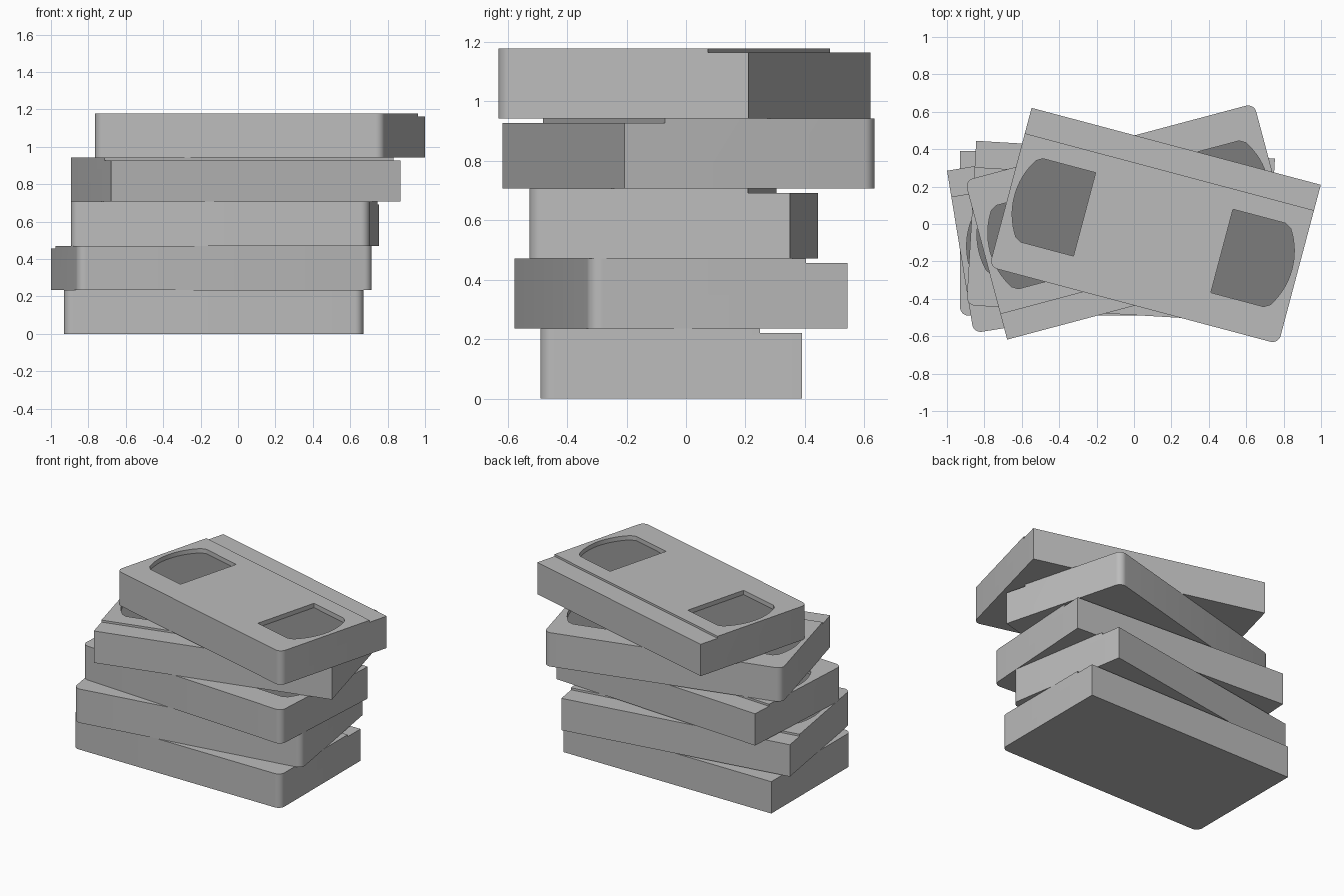
import bpy, bmesh
from math import radians, sin, cos
from mathutils import Vector

if "Cube" in bpy.data.objects:
    bpy.data.objects.remove(bpy.data.objects["Cube"])

W, D, H = 0.8, 0.44, 0.2355      # half width, half depth, full height
R = 0.045                        # front corner radius
STRIP, STEP, RECESS = 0.141, 0.014, 0.03


def material(name, value):
    m = bpy.data.materials.new(name)
    m.use_nodes = True
    colour = (value, value, value, 1)
    m.diffuse_color = colour
    m.node_tree.nodes["Principled BSDF"].inputs["Base Color"].default_value = colour
    return m


def arc(cx, cy, r, start, end, n):
    steps = [radians(start + (end - start) * i / n) for i in range(n + 1)]
    return [(cx + r * cos(a), cy + r * sin(a)) for a in steps]


def add_prism(bm, outline, z0, z1):
    base = bm.faces.new([bm.verts.new((x, y, z0)) for x, y in outline])
    top = bmesh.ops.extrude_face_region(bm, geom=[base])["geom"]
    verts = [v for v in top if isinstance(v, bmesh.types.BMVert)]
    bmesh.ops.translate(bm, verts=verts, vec=(0, 0, z1 - z0))
    bmesh.ops.recalc_face_normals(bm, faces=bm.faces[:])


def make_object(name, bm):
    mesh = bpy.data.meshes.new(name)
    bm.to_mesh(mesh)
    bm.free()
    ob = bpy.data.objects.new(name, mesh)
    bpy.context.collection.objects.link(ob)
    return ob


# Cassette shell: square back corners, rounded front corners
bm = bmesh.new()
outline = [(W, D), (-W, D)]
outline += arc(R - W, R - D, R, 180, 270, 8) + arc(W - R, R - D, R, 270, 360, 8)
add_prism(bm, outline, 0, H)
shell = make_object("cassette_shell", bm)

# Cutter: two D-shaped reel windows and the lowered back strip
bm = bmesh.new()
mid, half = -0.0375, 0.2305
window = [(0.38, mid - half), (0.672, mid - half)]
window += arc(0.38, mid, 0.387, -33, 33, 16)
window += [(0.672, mid + half), (0.38, mid + half)]
for side in (1, -1):
    add_prism(bm, [(side * x, y) for x, y in window], H - RECESS, H + 0.1)
edge = D - STRIP
add_prism(bm, [(-1, edge), (1, edge), (1, 1), (-1, 1)], H - STEP, H + 0.1)
cutter = make_object("recess_cutter", bm)
cutter.hide_render = True

cut = shell.modifiers.new("recesses", "BOOLEAN")
cut.operation = "DIFFERENCE"
cut.solver = "EXACT"
cut.object = cutter
graph = bpy.context.evaluated_depsgraph_get()
mesh = bpy.data.meshes.new_from_object(shell.evaluated_get(graph))
bpy.data.objects.remove(shell)
bpy.data.objects.remove(cutter)

# Darker window floors
mesh.materials.clear()
mesh.materials.append(material("grey_plastic", 0.5))
mesh.materials.append(material("dark_window", 0.2))
for f in mesh.polygons:
    floor = f.normal.z > 0.9 and abs(f.center.z - (H - RECESS)) < 0.005
    f.material_index = 1 if floor else 0

# Stack of cassettes: centre x, centre y, turn in degrees
stack = [(-0.13, -0.05, 0), (-0.139, -0.02, 9.3), (-0.071, -0.042, -3.4),
         (-0.018, 0.013, 194.9), (0.1125, -0.01, -14.9)]
bpy.ops.object.select_all(action="DESELECT")
for i, (x, y, turn) in enumerate(stack):
    ob = bpy.data.objects.new(f"cassette_{i + 1}", mesh.copy())
    bpy.context.collection.objects.link(ob)
    ob.location = Vector((x, y, i * H))
    ob.rotation_euler.z = radians(turn)
    ob.select_set(True)
    bpy.context.view_layer.objects.active = ob
bpy.ops.object.shade_smooth_by_angle(angle=radians(30))
